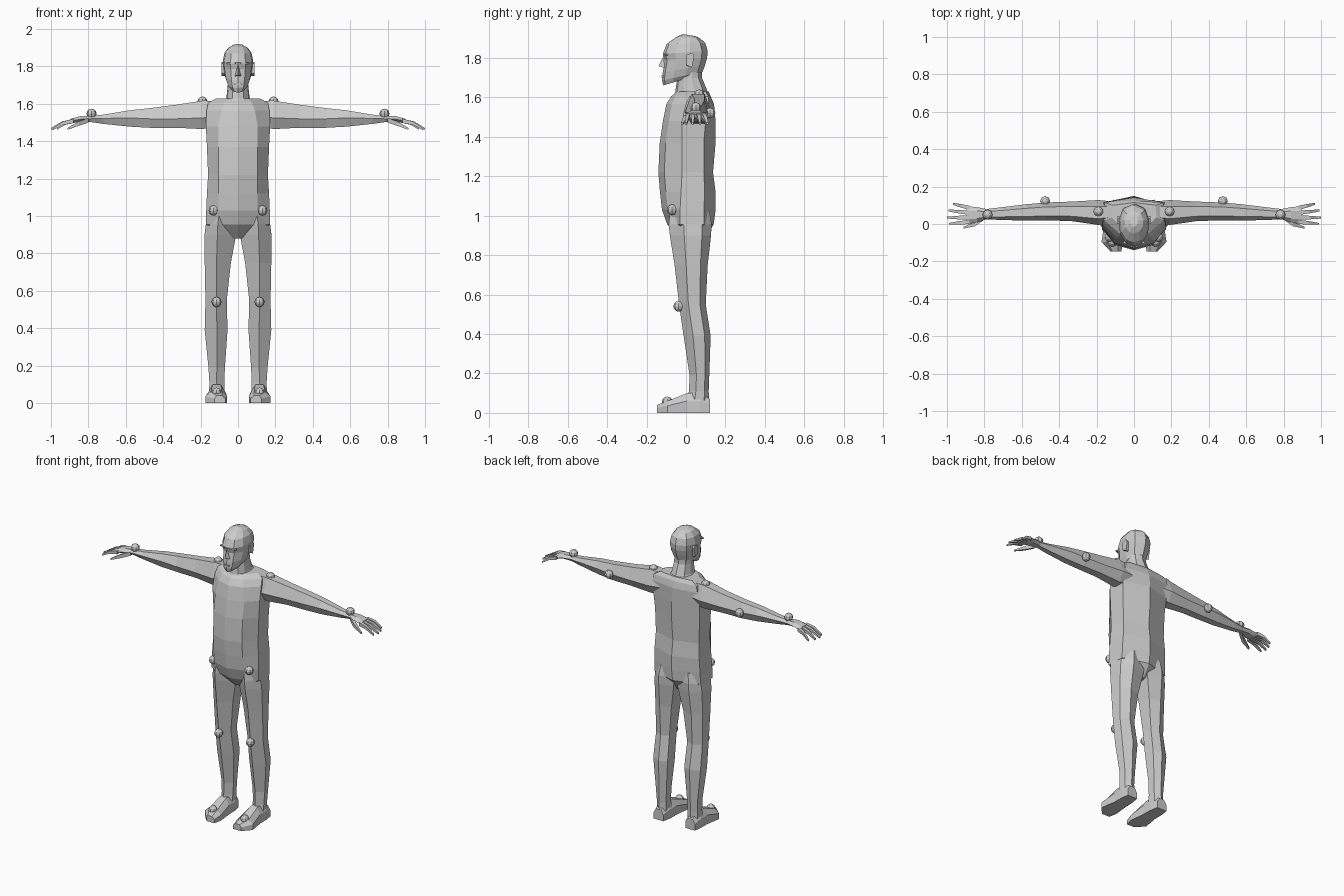
import bpy, bmesh, math
from mathutils import Vector

grey = bpy.data.materials.new("plain grey")
grey.diffuse_color = (0.6, 0.6, 0.6, 1)


def finish(name, bm):
    bmesh.ops.recalc_face_normals(bm, faces=bm.faces)
    me = bpy.data.meshes.new(name)
    bm.to_mesh(me)
    bm.free()
    me.materials.append(grey)
    ob = bpy.data.objects.new(name, me)
    bpy.context.collection.objects.link(ob)
    return ob


def loft(name, rings, side=1):
    """Skin a stack of equal-sized rings and cap both ends."""
    bm = bmesh.new()
    rows = [[bm.verts.new((x * side, y, z)) for x, y, z in r] for r in rings]
    n = len(rows[0])
    for a, b in zip(rows, rows[1:]):
        for i in range(n):
            j = (i + 1) % n
            bm.faces.new((a[i], a[j], b[j], b[i]))
    bm.faces.new(rows[0])
    bm.faces.new(rows[-1])
    return finish(name, bm)


def whole(half):
    """Close a half ring that starts and ends on the centre line."""
    return half + [(-x, y, z) for x, y, z in half[-2:0:-1]]


# Torso: height, front, front corner width, side width, side front, side back, back
torso = [(0.88, -0.02, 0.02, 0.03, 0.0, 0.06, 0.09),
         (0.955, -0.095, 0.10, 0.172, -0.03, 0.09, 0.14),
         (1.03, -0.122, 0.105, 0.17, -0.03, 0.09, 0.15),
         (1.12, -0.132, 0.105, 0.166, -0.025, 0.095, 0.15),
         (1.22, -0.14, 0.105, 0.16, -0.02, 0.09, 0.137),
         (1.37, -0.133, 0.105, 0.166, -0.02, 0.09, 0.15),
         (1.48, -0.117, 0.105, 0.172, -0.02, 0.10, 0.15),
         (1.565, -0.10, 0.09, 0.168, 0.0, 0.115, 0.142),
         (1.605, -0.075, 0.075, 0.16, 0.02, 0.115, 0.125),
         (1.628, -0.045, 0.055, 0.12, 0.035, 0.10, 0.115)]
loft("torso", [whole([(0, f, z), (a, f + 0.03 * min(1, a * 10), z), (w, m, z),
                      (w - 0.004, n, z), (0, b, z)]) for z, f, a, w, m, n, b in torso])

# Neck and head share a skull-like outline
outline = [(0, 0), (0.5, 0.06), (0.92, 0.28), (1, 0.6), (0.75, 0.87), (0, 1)]


def head_ring(zf, yf, zb, yb, w):
    return whole([(w * u, yf + (yb - yf) * v, zf + (zb - zf) * v) for u, v in outline])


loft("neck", [head_ring(*r) for r in [(1.56, -0.085, 1.60, 0.12, 0.10),
                                      (1.625, -0.055, 1.64, 0.105, 0.062),
                                      (1.69, -0.045, 1.70, 0.08, 0.055),
                                      (1.75, -0.04, 1.76, 0.08, 0.053)]])
loft("head", [head_ring(*r) for r in [(1.66, -0.115, 1.715, 0.07, 0.04),
                                      (1.685, -0.122, 1.73, 0.085, 0.058),
                                      (1.725, -0.118, 1.765, 0.097, 0.07),
                                      (1.785, -0.108, 1.80, 0.107, 0.078),
                                      (1.82, -0.118, 1.835, 0.11, 0.081),
                                      (1.87, -0.098, 1.875, 0.098, 0.072),
                                      (1.905, -0.05, 1.90, 0.07, 0.05),
                                      (1.92, -0.015, 1.91, 0.045, 0.022)]])

# Nose wedge
bm = bmesh.new()
top, tip, left, right = [bm.verts.new(c) for c in (
    (0, -0.113, 1.81), (0, -0.14, 1.758), (-0.017, -0.108, 1.747), (0.017, -0.108, 1.747))]
for f in ((top, left, tip), (top, tip, right), (tip, left, right), (top, right, left)):
    bm.faces.new(f)
finish("nose", bm)


def bar(name, x, y, z, sx, sy, sz, turn=0):
    bm = bmesh.new()
    bmesh.ops.create_cube(bm, size=1)
    for v in bm.verts:
        v.co = Vector((v.co.x * sx, v.co.y * sy, v.co.z * sz))
    ob = finish(name, bm)
    ob.location = (x, y, z)
    ob.rotation_euler.z = turn
    return ob


bar("lips", 0, -0.117, 1.705, 0.036, 0.012, 0.009)

for s, tag in ((1, "left"), (-1, "right")):
    # Brows and ears
    bar(tag + "_brow", 0.035 * s, -0.104, 1.816, 0.045, 0.012, 0.008, 0.35 * s)
    loft(tag + "_ear", [[(x, 0.0 + d, 1.765 - d), (x, 0.03, 1.75), (x, 0.042 - d, 1.81),
                         (x, 0.03, 1.825 - d), (x, 0.0 + d, 1.815)]
                        for x, d in ((0.07, 0.004), (0.088, 0.0))], s)

    # Arm and palm: x, top, middle, bottom, front, back
    arm = [(0.11, 1.615, 1.53, 1.48, 0.01, 0.12),
           (0.19, 1.617, 1.525, 1.465, -0.005, 0.128),
           (0.33, 1.595, 1.52, 1.472, 0.015, 0.12),
           (0.47, 1.577, 1.52, 1.472, 0.02, 0.115),
           (0.58, 1.565, 1.525, 1.478, 0.018, 0.105),
           (0.72, 1.542, 1.522, 1.493, 0.022, 0.088),
           (0.79, 1.535, 1.52, 1.503, 0.025, 0.08),
           (0.84, 1.535, 1.518, 1.505, 0.008, 0.09),
           (0.895, 1.52, 1.508, 1.495, 0.0, 0.095)]
    loft(tag + "_arm", [[(x, f, m), (x, f + (b - f) * 0.25, t), (x, b - (b - f) * 0.25, t),
                         (x, b, m), (x, b - (b - f) * 0.25, lo), (x, f + (b - f) * 0.25, lo)]
                        for x, t, m, lo, f, b in arm], s)

    # Fingers and thumb: base y, tip x, tip y
    for i, (y0, x1, y1) in enumerate([(0.086, 0.968, 0.108), (0.06, 0.992, 0.072),
                                      (0.035, 1.0, 0.034), (0.011, 0.988, 0.001)]):
        rings = []
        for t, z, r in ((0, 1.508, 0.011), (0.5, 1.497, 0.0095), (1, 1.466, 0.005)):
            x, y = 0.88 + (x1 - 0.88) * t, y0 + (y1 - y0) * t
            rings.append([(x, y - r, z - r), (x, y + r, z - r), (x, y + r, z + r), (x, y - r, z + r)])
        loft(f"{tag}_finger_{i + 1}", rings, s)
    loft(tag + "_thumb", [[(x, y - r, z - r), (x, y + r, z - r), (x, y + r, z + r), (x, y - r, z + r)]
                          for x, y, z, r in ((0.80, 0.035, 1.512, 0.012), (0.85, 0.0, 1.495, 0.012),
                                             (0.912, -0.02, 1.466, 0.005))], s)

    # Leg: height, inner, centre, outer, front, back
    leg = [(0.05, 0.073, 0.115, 0.155, 0.0, 0.118),
           (0.11, 0.073, 0.115, 0.153, 0.015, 0.115),
           (0.19, 0.07, 0.113, 0.158, 0.018, 0.118),
           (0.39, 0.056, 0.113, 0.178, -0.012, 0.125),
           (0.55, 0.06, 0.115, 0.174, -0.035, 0.10),
           (0.75, 0.038, 0.115, 0.178, -0.058, 0.11),
           (0.90, 0.010, 0.11, 0.179, -0.082, 0.127),
           (0.955, 0.006, 0.108, 0.172, -0.088, 0.13),
           (1.02, 0.01, 0.10, 0.155, -0.08, 0.12)]
    loft(tag + "_leg", [[(i, f + (b - f) * 0.35, z), (c, f, z), (o, f + (b - f) * 0.35, z),
                         (o - 0.006, f + (b - f) * 0.78, z), (c, b, z), (i + 0.005, b - 0.02, z)]
                        for z, i, c, o, f, b in leg], s)

    # Foot: y, top height, inner, centre, outer
    foot = [(0.122, 0.07, 0.08, 0.115, 0.15), (0.07, 0.10, 0.07, 0.115, 0.157),
            (0.005, 0.10, 0.068, 0.115, 0.158), (-0.095, 0.06, 0.058, 0.115, 0.174),
            (-0.148, 0.04, 0.068, 0.105, 0.125)]
    loft(tag + "_foot", [[(i, y, 0), (o, y, 0), (o, y, h * 0.6), (c + 0.02 * (o - c) / 0.04, y, h),
                          (c - 0.02 * (c - i) / 0.04, y, h), (i, y, h * 0.6)]
                         for y, h, i, c, o in foot], s)

    # Joint marker balls
    for part, x, y, z in (("toe", 0.115, -0.095, 0.056), ("knee", 0.115, -0.037, 0.54),
                          ("hip", 0.13, -0.07, 1.03), ("shoulder", 0.19, 0.067, 1.612),
                          ("elbow", 0.475, 0.122, 1.52), ("wrist", 0.783, 0.05, 1.547)):
        bm = bmesh.new()
        bmesh.ops.create_uvsphere(bm, u_segments=8, v_segments=6, radius=0.027)
        ob = finish(f"{tag}_{part}_ball", bm)
        ob.location = (x * s, y, z)
